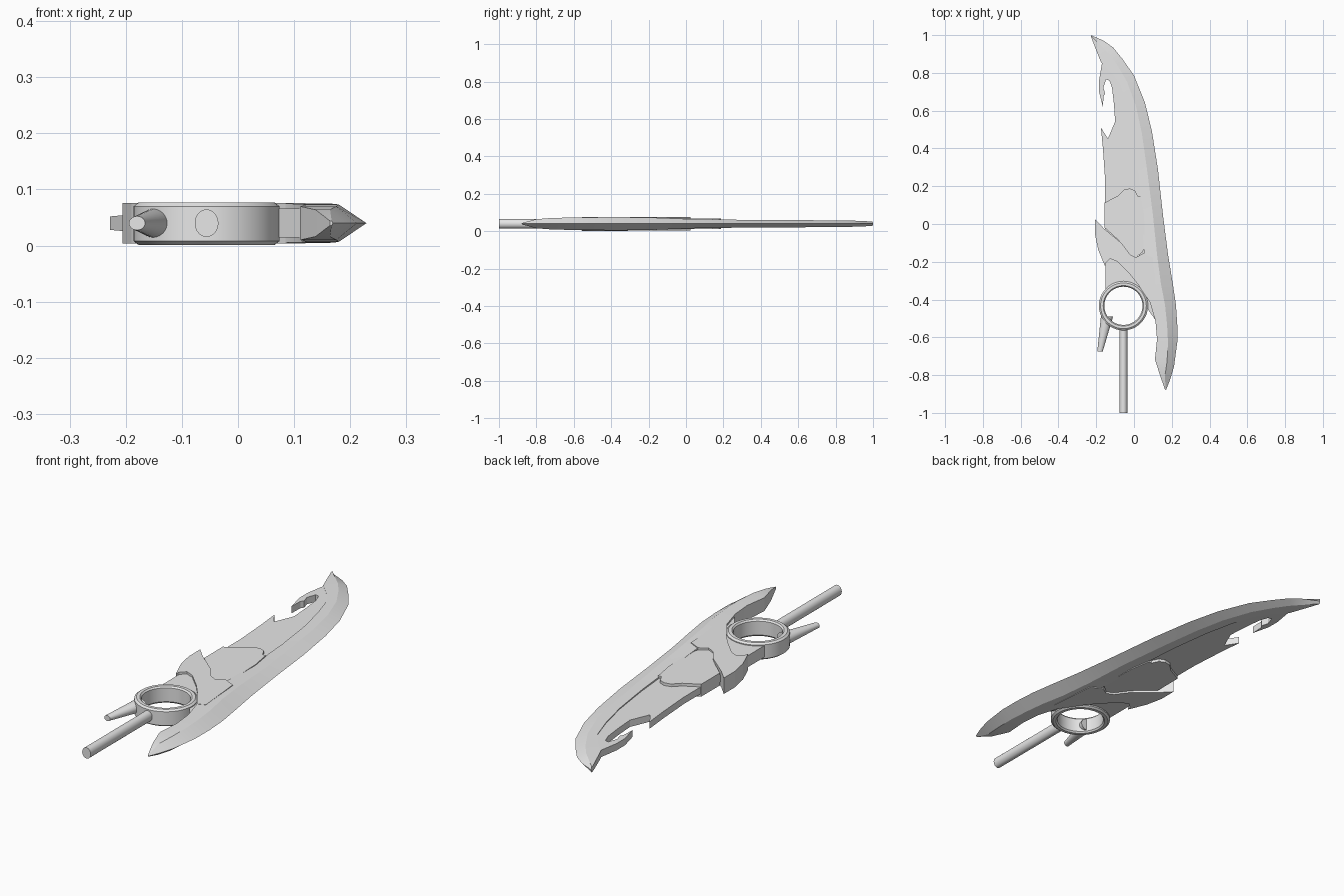
import bpy, bmesh, math
from mathutils import Vector

MID = 0.04  # height of the central plane

steel = bpy.data.materials.new("grey steel")
steel.diffuse_color = (0.8, 0.8, 0.8, 1)


def finish(name, bm, smooth=None):
    bmesh.ops.recalc_face_normals(bm, faces=bm.faces[:])
    me = bpy.data.meshes.new(name)
    bm.to_mesh(me)
    bm.free()
    ob = bpy.data.objects.new(name, me)
    bpy.context.collection.objects.link(ob)
    me.materials.append(steel)
    if smooth:
        bpy.ops.object.select_all(action='DESELECT')
        ob.select_set(True)
        bpy.context.view_layer.objects.active = ob
        bpy.ops.object.shade_smooth_by_angle(angle=math.radians(smooth))
    return ob


def plate(name, outline, half):
    """Flat outline given thickness on both sides of the central plane."""
    bm = bmesh.new()
    face = bm.faces.new([bm.verts.new((x, y, MID - half)) for x, y in outline])
    ext = bmesh.ops.extrude_face_region(bm, geom=[face])["geom"]
    bmesh.ops.translate(bm, vec=(0, 0, 2 * half),
                        verts=[v for v in ext if isinstance(v, bmesh.types.BMVert)])
    return finish(name, bm)


def rod(name, a, b, r1, r2, squash=1.0):
    """Tapered round bar with end faces square to y."""
    bm = bmesh.new()
    n = 32
    rings = []
    for (x, y), r in ((a, r1), (b, r2)):
        rings.append([bm.verts.new((x + r * squash * math.cos(t), y, MID + r * math.sin(t)))
                      for t in (2 * math.pi * i / n for i in range(n))])
    for i in range(n):
        j = (i + 1) % n
        bm.faces.new((rings[0][i], rings[0][j], rings[1][j], rings[1][i]))
    for ring in rings:
        bm.faces.new(ring)
    return finish(name, bm, 30)


# Cutting edge: outer edge, ridge and inner border (x, y each), half thickness
stations = [
    (-.228, 1.0, -.228, .997, -.228, .992, .012),
    (-.16, .97, -.18, .95, -.206, .935, .014),
    (-.11, .934, -.132, .902, -.174, .855, .016),
    (-.063, .876, -.09, .844, -.116, .796, .017),
    (0, .786, -.037, .754, -.074, .738, .018),
    (.058, .643, .011, .622, -.037, .622, .019),
    (.095, .49, .042, .479, -.005, .479, .020),
    (.127, .288, .069, .288, .021, .288, .021),
    (.153, .05, .1, .05, .042, .05, .024),
    (.18, -.161, .122, -.161, .053, -.161, .032),
    (.206, -.32, .143, -.32, .021, -.32, .035),
    (.222, -.426, .164, -.426, .085, -.415, .035),
    (.229, -.532, .175, -.532, .114, -.516, .034),
    (.229, -.627, .18, -.627, .122, -.611, .033),
    (.212, -.754, .175, -.728, .111, -.717, .030),
    (.19, -.828, .164, -.802, .138, -.802, .024),
    (.169, -.88, .167, -.876, .164, -.876, .004),
]
bm = bmesh.new()
rows = []
for ox, oy, rx, ry, ix, iy, h in stations:
    rows.append([bm.verts.new(p) for p in (
        (ox, oy, MID), (rx, ry, MID + h), (ix, iy, MID + h),
        (ix, iy, MID - h), (rx, ry, MID - h))])
for p, q in zip(rows, rows[1:]):
    for i in range(5):
        j = (i + 1) % 5
        bm.faces.new((p[i], p[j], q[j], q[i]))
bm.faces.new(rows[0])
bm.faces.new(rows[-1])
finish("blade_edge", bm, 20)

# Thin web behind the edge, with the hook and barb on its back
plate("blade_web", [
    (-.17, .85), (-.185, .76), (-.185, .70), (-.164, .616), (-.162, .675),
    (-.153, .69), (-.162, .722), (-.148, .765), (-.13, .76), (-.116, .72),
    (-.106, .632), (-.10, .542), (-.138, .452), (-.175, .51), (-.164, .394),
    (-.153, .235), (-.153, -.15), (.08, -.17), (.06, .05), (.035, .288),
    (.01, .479), (-.025, .622), (-.06, .738), (-.105, .80)], .0155)

# Raised panel on both faces
plate("side_panel", [
    (-.155, .113), (-.085, .15), (-.053, .182), (-.021, .188), (.005, .177),
    (.021, .145), (.037, .145), (.053, .05), (.058, -.08), (.048, -.146),
    (.011, -.177), (-.021, -.161), (-.074, -.093), (-.155, -.02)], .028)

# Thick shoulder with the rear fin and the curved cut-out above the ring
plate("shoulder_fin", [
    (-.206, .025), (-.159, -.024), (-.064, -.103), (-.021, -.161), (.011, -.177),
    (.048, -.155), (.10, -.18), (.12, -.40), (.085, -.415), (.064, -.384),
    (.021, -.32), (-.021, -.267), (-.09, -.198), (-.127, -.183), (-.148, -.204),
    (-.153, -.225), (-.19, -.135), (-.206, -.056)], .036)

# Lower plate joining the shoulder to the ring
plate("ring_mount", [
    (-.15, -.20), (-.127, -.18), (-.09, -.195), (-.02, -.26), (.03, -.31),
    (.09, -.40), (.115, -.51), (.065, -.44), (.04, -.37), (-.02, -.318),
    (-.056, -.313), (-.10, -.322), (-.15, -.36)], .026)

# Finger ring: softened square section turned about its axis
bm = bmesh.new()
profile = [(.101, .008), (.107, .001), (.121, .001), (.13, .008),
           (.13, .07), (.121, .077), (.107, .077), (.101, .07)]
n = 64
loops = [[bm.verts.new((-.056 + r * math.cos(t), -.433 + r * math.sin(t), z)) for r, z in profile]
         for t in (2 * math.pi * i / n for i in range(n))]
for i in range(n):
    a, b = loops[i], loops[(i + 1) % n]
    for k in range(8):
        m = (k + 1) % 8
        bm.faces.new((a[k], a[m], b[m], b[k]))
finish("finger_ring", bm, 30)

# Straight handle and slanted peg
rod("handle", (-.056, -.55), (-.056, -1.0), .0245, .0245, .86)
rod("peg", (-.143, -.49), (-.18, -.675), .028, .0125, 1.15)
